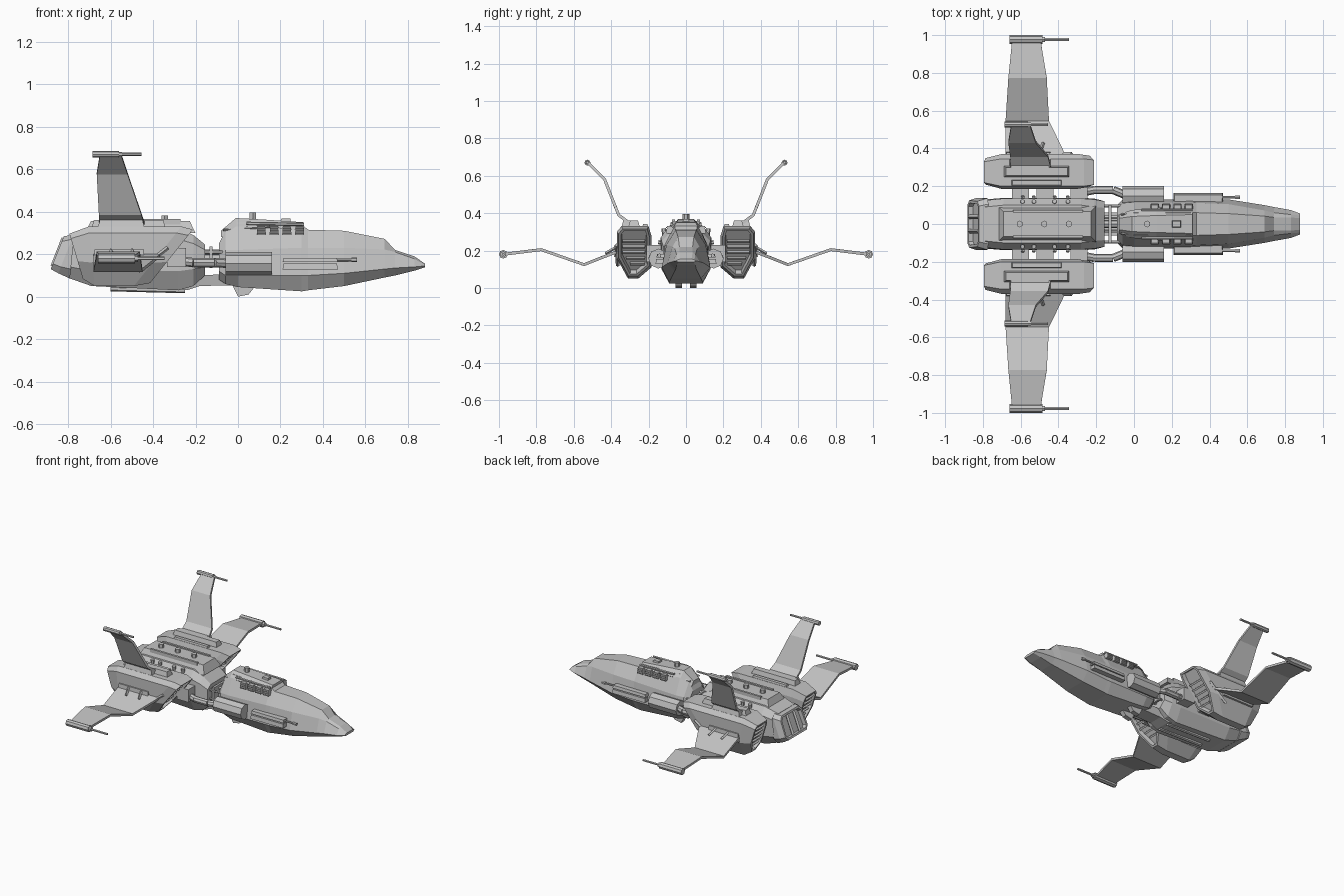
import bpy, bmesh, math
from mathutils import Vector

cube = bpy.data.objects.get("Cube")
if cube:
    bpy.data.objects.remove(cube, do_unlink=True)

grey = bpy.data.materials.new("hull grey")
grey.use_nodes = True
grey.diffuse_color = (0.55, 0.55, 0.55, 1)
grey.node_tree.nodes["Principled BSDF"].inputs["Base Color"].default_value = grey.diffuse_color


def finish(name, bm, mirror=False, solid=0):
    """Turn a bmesh into a flat shaded grey object, optionally mirrored left to right."""
    mesh = bpy.data.meshes.new(name)
    bm.to_mesh(mesh)
    bm.free()
    mesh.materials.append(grey)
    obj = bpy.data.objects.new(name, mesh)
    bpy.context.collection.objects.link(obj)
    if solid:
        mod = obj.modifiers.new("thickness", "SOLIDIFY")
        mod.thickness, mod.offset = solid, 0
    if mirror:
        mod = obj.modifiers.new("mirror", "MIRROR")
        mod.use_axis = (False, True, False)
        mod.use_clip = False
        mod.use_mirror_merge = False
    return obj


def loft(name, rings, mirror=False, recess=(), rim=0.015, depth=0.03):
    """Skin closed rings of points, with optional recessed end caps (0 first, 1 last)."""
    bm = bmesh.new()
    loops = [[bm.verts.new(p) for p in ring] for ring in rings]
    n = len(loops[0])
    for a, b in zip(loops, loops[1:]):
        for i in range(n):
            j = (i + 1) % n
            bm.faces.new((a[i], a[j], b[j], b[i]))
    caps = [bm.faces.new(loops[0]), bm.faces.new(loops[-1])]
    bmesh.ops.recalc_face_normals(bm, faces=bm.faces)
    for end in recess:
        bmesh.ops.inset_individual(bm, faces=[caps[end]], thickness=rim)
        bmesh.ops.inset_individual(bm, faces=[caps[end]], thickness=0.004, depth=-depth)
    return finish(name, bm, mirror)


def both(x, *half, lean=0):
    """Symmetric ring from a half profile listed top to bottom; lean shears x by height."""
    pts = list(half) + [(-y, z) for y, z in reversed(half)]
    return [(x + lean * z, y, z) for y, z in pts]


def box(name, xs, ys, zs, mirror=False, taper=0.0):
    """Box from ranges; taper pulls the top edges inwards."""
    rings = []
    for z, t in ((zs[0], 0), (zs[1], taper)):
        x0, x1, y0, y1 = xs[0] + t, xs[1] - t, ys[0] + t, ys[1] - t
        rings.append([(x0, y0, z), (x1, y0, z), (x1, y1, z), (x0, y1, z)])
    return loft(name, rings, mirror)


def rod(name, a, b, r, sides=6, mirror=False, tip=None):
    """Straight bar between two points."""
    a, b = Vector(a), Vector(b)
    bm = bmesh.new()
    bmesh.ops.create_cone(bm, cap_ends=True, segments=sides, radius1=r,
                          radius2=r if tip is None else tip, depth=(b - a).length)
    turn = (b - a).to_track_quat("Z", "Y").to_matrix().to_4x4()
    turn.translation = (a + b) / 2
    bm.transform(turn)
    return finish(name, bm, mirror)


# Forward hull with sloping nose
loft("forward_hull", [
    both(-.09, (.05, .25), (.09, .20), (.10, .12), (.06, .08)),
    both(-.06, (.05, .31), (.11, .22), (.13, .10), (.08, .06)),
    both(0, (.06, .35), (.115, .22), (.13, .10), (.09, .045)),
    both(.30, (.06, .34), (.115, .23), (.13, .10), (.09, .025)),
    both(.33, (.06, .315), (.112, .23), (.13, .10), (.09, .03)),
    both(.50, (.055, .31), (.105, .23), (.13, .11), (.08, .05)),
    both(.69, (.042, .272), (.072, .222), (.10, .13), (.06, .09)),
    both(.74, (.035, .22), (.06, .21), (.09, .135), (.055, .10)),
    both(.83, (.035, .19), (.05, .178), (.074, .14), (.05, .122)),
    both(.88, (.03, .155), (.045, .15), (.055, .145), (.04, .138))])
loft("dorsal_deck", [
    both(-.08, (.03, .31), (.05, .28)),
    both(-.01, (.04, .37), (.075, .33)),
    both(.12, (.045, .363), (.08, .33)),
    both(.31, (.05, .35), (.08, .31))])
rod("dorsal_turret", (.07, 0, .34), (.07, 0, .395), .018)
box("deck_hatch", (.2, .25), (-.02, .02), (.34, .368), taper=.004)
rod("deck_diagonal", (-.07, .05, .315), (.15, .085, .33), .006, 4, True)
rod("deck_rail", (.04, .076, .345), (.31, .076, .34), .008, 6, True)
for i in range(4):
    x = .11 + i * .06
    box("side_vent", (x - .022, x + .022), (.07, .105), (.29, .332), True, .004)
    for k in range(3):
        z = .30 + k * .012
        rod("vent_slat", (x - .02, .104, z), (x + .02, .104, z), .004, 4, True)

# Side guns and booster drums
box("gun_mount", (.21, .47), (.11, .163), (.128, .155), True, .004)
box("gun_cover", (.21, .47), (.11, .158), (.162, .182), True, .004)
rod("side_gun", (.24, .142, .173), (.55, .142, .173), .007, 6, True)
rod("gun_muzzle", (.535, .142, .173), (.56, .142, .173), .011, 6, True)
rod("side_drum", (-.06, .148, .157), (.16, .148, .157), .053, 8, True)
path = [(-.29, .165, .17), (-.21, .18, .16), (-.11, .18, .16), (-.05, .155, .157)]
for a, b in zip(path, path[1:]):
    rod("feed_pipe", a, b, .022, 8, True)

# Neck between the two hulls
for z in (.15, .21):
    rod("neck_strut", (-.22, .035, z), (-.06, .035, z), .011, 6, True)
    rod("outer_neck_strut", (-.26, .095, z), (-.06, .095, z), .008, 6, True)
rod("neck_spine", (-.2, 0, .18), (-.06, 0, .18), .022, 8)
box("neck_frame", (-.135, -.12), (-.1, .1), (.135, .235))
loft("keel", [
    both(-.34, (.07, .12), (.06, .04)),
    both(-.24, (.07, .11), (.06, .03)),
    both(-.18, (.06, .10), (.05, .05)),
    both(.02, (.06, .11), (.05, .055))])
loft("belly_pod", [
    [(x, y, z) for x, z in ((-.03, .06), (0, 0), (.05, .01), (.09, .06))]
    for y in (.022, .055)], True)

# Rear hull with exhaust block
loft("rear_hull", [
    both(-.79, (.09, .29), (.125, .25), (.13, .14), (.09, .085)),
    both(-.69, (.10, .32), (.135, .27), (.138, .12), (.09, .05)),
    both(-.28, (.10, .32), (.135, .27), (.138, .12), (.09, .03)),
    both(-.21, (.09, .29), (.13, .25), (.135, .13), (.09, .05)),
    both(-.155, (.085, .245), (.12, .22), (.12, .14), (.08, .10))])
loft("exhaust_block", [
    both(-.934, (.095, .285), (.12, .26), (.125, .155), (.10, .13), lean=.4),
    both(-.89, (.105, .29), (.135, .27), (.138, .14), (.11, .11), lean=.4),
    both(-.80, (.105, .29), (.135, .27), (.138, .13), (.10, .085), lean=.1)],
    recess=(0,), depth=.025)
rod("exhaust_divider", (-.872, .038, .142), (-.82, .038, .275), .011, 4, True)
box("rear_deck", (-.72, -.2), (-.095, .095), (.30, .357), taper=.028)
box("deck_step", (-.64, -.27), (-.075, -.06), (.32, .365), True)
for x in (-.605, -.475, -.345):
    rod("deck_stud", (x, 0, .34), (x, 0, .382), .018)
for x in (-.59, -.53, -.42, -.35):
    rod("shoulder_stud", (x, .115, .28), (x, .12, .318), .012, 6, True)
    rod("lower_stud", (x, .125, .24), (x, .148, .245), .011, 6, True)
for x in (-.60, -.47, -.29):
    box("nacelle_strut", (x - .045, x + .045), (.12, .21), (.14, .23), True)
rod("belly_rail", (-.6, .04, .037), (-.25, .04, .028), .012, 6, True)

# Engine nacelles with raked, recessed ends
section = [(.20, .33), (.345, .33), (.37, .30), (.37, .16), (.31, .05),
           (.255, .05), (.185, .11), (.185, .28)]


def nacelle_ring(x, scale, lean):
    ring = [(.28 + (y - .28) * scale, .19 + (z - .19) * scale) for y, z in section]
    return [(x + lean * (z - .3), y, z) for y, z in ring]


loft("nacelle", [nacelle_ring(-.795, .76, -.3), nacelle_ring(-.70, 1, -.1),
                 nacelle_ring(-.29, 1, .8), nacelle_ring(-.225, .9, .8)],
     True, recess=(0, 1))
for i in range(5):
    z = .13 + i * .03
    inner, outer = .215, .30 + min(.04, i * .02)
    for x, lean in ((-.25, .8), (-.778, -.3)):
        x += lean * (z - .3)
        rod("grille_slat", (x, inner + .005, z), (x, outer, z), .009, 4, True)
box("nacelle_spine", (-.69, -.34), (.245, .31), (.32, .362), True, .012)
box("nacelle_cap", (-.65, -.38), (.20, .235), (.32, .342), True, .006)
rod("nacelle_brace", (-.47, .365, .12), (-.33, .372, .23), .01, 4, True)


def wing(name, stations, thick):
    """Bent plate through stations of y, z, trailing x and leading x."""
    bm = bmesh.new()
    rows = [(bm.verts.new((a, y, z)), bm.verts.new((b, y, z))) for y, z, a, b in stations]
    for p, q in zip(rows, rows[1:]):
        bm.faces.new((p[0], p[1], q[1], q[0]))
    bmesh.ops.recalc_face_normals(bm, faces=bm.faces)
    return finish(name, bm, True, thick)


# Wings with tip pods
wing("upper_wing", [(.30, .345, -.655, -.44), (.36, .39, -.655, -.455),
                    (.435, .58, -.665, -.52), (.525, .67, -.65, -.55)], .016)
wing("lower_wing", [(.35, .20, -.68, -.36), (.40, .182, -.68, -.38),
                    (.545, .125, -.68, -.45), (.775, .205, -.665, -.462),
                    (.975, .18, -.645, -.495)], .016)
box("upper_wing_root", (-.66, -.44), (.285, .345), (.325, .362), True, .01)
box("lower_wing_root", (-.68, -.44), (.355, .385), (.165, .225), True, .006)
for x in (-.60, -.50):
    rod("wing_fence", (x, .37, .22), (x + .02, .43, .185), .008, 4, True)
for name, x0, x1, x2, y, z, r in (("upper", -.685, -.56, -.455, .527, .67, .016),
                                  ("lower", -.66, -.485, -.345, .977, .18, .023)):
    rod(name + "_tip_pod", (x0, y, z), (x1, y, z), r, 8, True)
    rod(name + "_tip_gun", (x1 - .02, y, z), (x2, y, z), .008, 6, True)
    rod(name + "_tip_collar", (x1 - .01, y, z), (x1 + .015, y, z), r * .7, 6, True)
